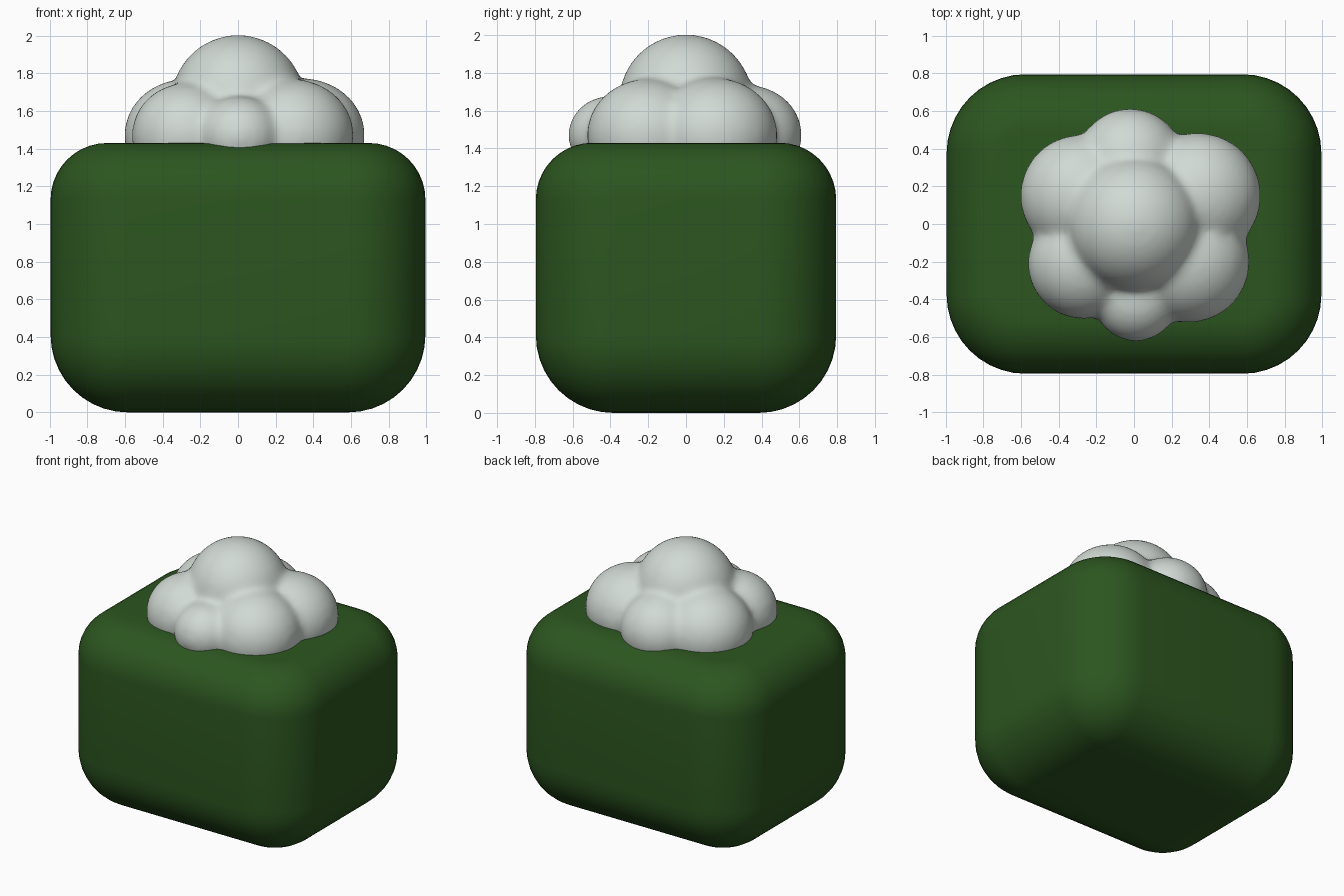
import bpy, bmesh
from math import pi, sin, cos
from mathutils import Matrix, Vector

cube = bpy.data.objects.get("Cube")
if cube:
    bpy.data.objects.remove(cube, do_unlink=True)


def make_material(name, rgb):
    mat = bpy.data.materials.new(name)
    mat.use_nodes = True
    colour = (*rgb, 1.0)
    mat.diffuse_color = colour
    mat.node_tree.nodes["Principled BSDF"].inputs["Base Color"].default_value = colour
    return mat


def make_object(name, bm, mat):
    mesh = bpy.data.meshes.new(name)
    for face in bm.faces:
        face.smooth = True
    bm.to_mesh(mesh)
    bm.free()
    mesh.materials.append(mat)
    obj = bpy.data.objects.new(name, mesh)
    bpy.context.collection.objects.link(obj)
    return obj


green = make_material("dark green", (0.025, 0.092, 0.014))
white = make_material("pale grey", (0.64, 0.70, 0.66))

# Rounded block: stacked rounded rectangles, inset along the top and bottom arcs
HALF_X, HALF_Y, HEIGHT = 0.995, 0.795, 1.43
SIDE_R, TOP_R, BOTTOM_R = 0.42, 0.30, 0.41
STEPS = 10
arc = [i / STEPS * pi / 2 for i in range(STEPS + 1)]


def rounded_ring(bm, inset, z):
    radius = SIDE_R - inset
    cx, cy = HALF_X - SIDE_R, HALF_Y - SIDE_R
    ring = []
    for quarter, (sx, sy) in enumerate([(1, 1), (-1, 1), (-1, -1), (1, -1)]):
        for a in arc:
            turn = a + quarter * pi / 2
            ring.append(bm.verts.new((sx * cx + radius * cos(turn),
                                      sy * cy + radius * sin(turn), z)))
    return ring


bm = bmesh.new()
levels = [(BOTTOM_R * (1 - sin(a)), BOTTOM_R * (1 - cos(a))) for a in arc]
levels += [(TOP_R * (1 - cos(a)), HEIGHT - TOP_R * (1 - sin(a))) for a in arc]
rings = [rounded_ring(bm, inset, z) for inset, z in levels]
for low, high in zip(rings, rings[1:]):
    for i in range(len(low)):
        j = (i + 1) % len(low)
        bm.faces.new((low[i], low[j], high[j], high[i]))
bm.faces.new(rings[0][::-1])
bm.faces.new(rings[-1])
make_object("rounded_block", bm, green)

# Puffy cloud: overlapping balls (x, y, z, radius, height) fused into one skin
puffs = [
    (0, 0, 1.65, 0.355, 0.355),
    (0.34, 0.15, 1.47, 0.335, 0.305),
    (0.29, -0.20, 1.47, 0.325, 0.30),
    (0.01, -0.40, 1.47, 0.225, 0.21),
    (-0.27, -0.21, 1.47, 0.295, 0.28),
    (-0.28, 0.15, 1.47, 0.325, 0.30),
    (-0.02, 0.33, 1.47, 0.285, 0.265),
    (0.02, 0, 1.46, 0.46, 0.31),  # filler between the lobes
]
bm = bmesh.new()
for x, y, z, radius, height in puffs:
    bmesh.ops.create_icosphere(bm, subdivisions=4, radius=1, matrix=Matrix.LocRotScale(
        Vector((x, y, z)), None, Vector((radius, radius, height))))
cloud = make_object("puffy_cloud", bm, white)
fuse = cloud.modifiers.new("Fuse", "REMESH")
fuse.mode = "VOXEL"
fuse.voxel_size = 0.02
fuse.use_smooth_shade = True
soften = cloud.modifiers.new("Soften", "SMOOTH")
soften.factor = 0.5
soften.iterations = 22
